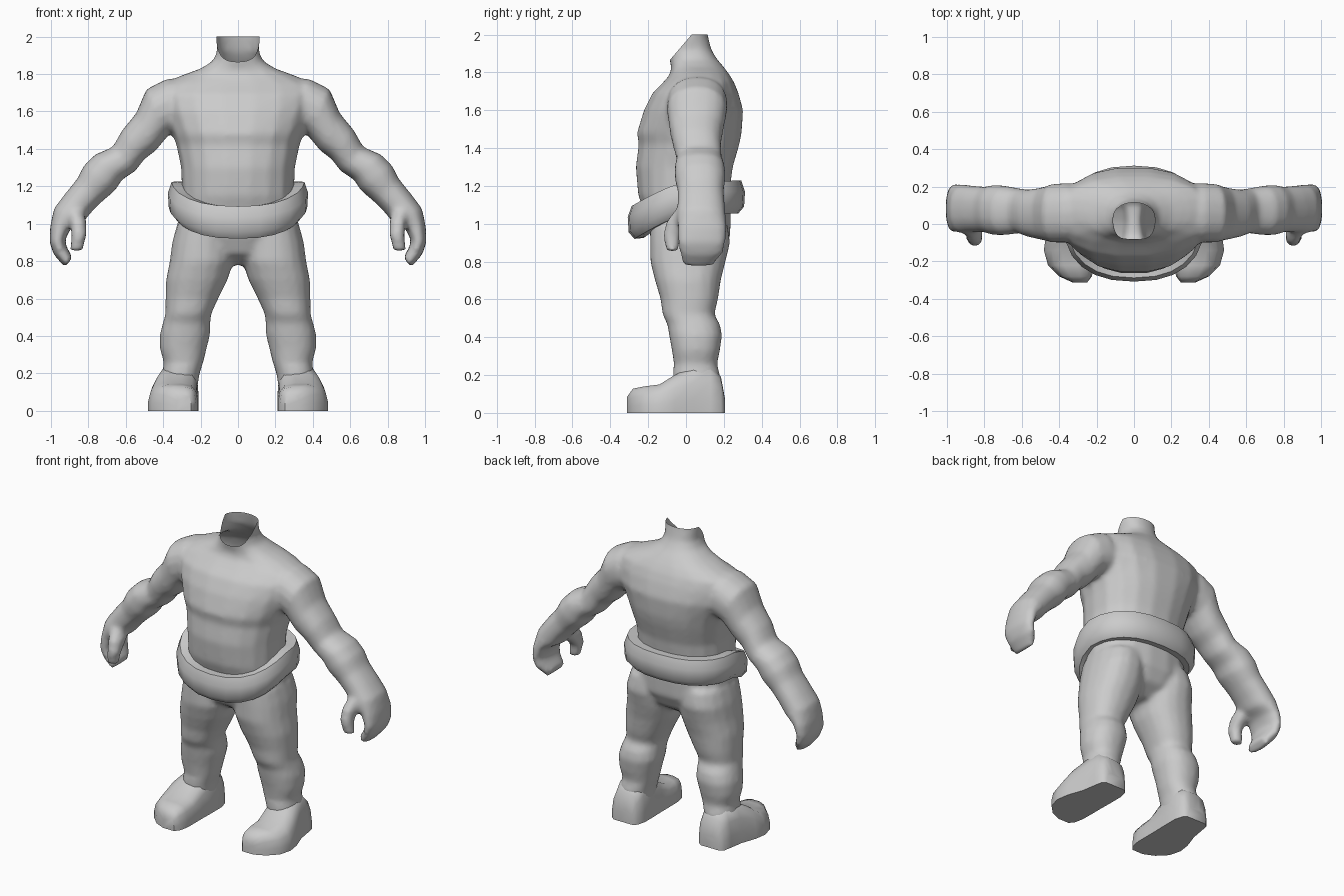
import bpy, bmesh, math
from mathutils import Vector

if "Cube" in bpy.data.objects:
    bpy.data.objects.remove(bpy.data.objects["Cube"])

skin = bpy.data.materials.new("plain grey")
skin.diffuse_color = (0.6, 0.6, 0.6, 1)
skin.use_nodes = True
skin.node_tree.nodes["Principled BSDF"].inputs["Base Color"].default_value = skin.diffuse_color


def loft(bm, rings, closed=False):
    """Bridge equal rings of points, capping the ends or closing the loop."""
    vs = [[bm.verts.new(p) for p in r] for r in rings]
    n = len(vs[0])
    pairs = list(zip(vs, vs[1:])) + ([(vs[-1], vs[0])] if closed else [])
    for a, b in pairs:
        for i in range(n):
            j = (i + 1) % n
            bm.faces.new((a[i], a[j], b[j], b[i]))
    if not closed:
        bm.faces.new(vs[0])
        bm.faces.new(vs[-1])


def oval(a, b, y0, y1, side=1, n=18, power=0.88):
    """Rounded ring whose width runs from a to b (x, z) and depth from y0 to y1."""
    pts = []
    for i in range(n):
        t = 2 * math.pi * i / n
        c = math.copysign(abs(math.cos(t)) ** power, math.cos(t)) / 2
        s = math.copysign(abs(math.sin(t)) ** power, math.sin(t)) / 2
        x = (a[0] + b[0]) / 2 + c * (b[0] - a[0])
        z = (a[1] + b[1]) / 2 + c * (b[1] - a[1])
        pts.append((side * x, (y0 + y1) / 2 + s * (y1 - y0), z))
    return pts


def make(name, bm, angle=40):
    bmesh.ops.recalc_face_normals(bm, faces=bm.faces)
    me = bpy.data.meshes.new(name)
    bm.to_mesh(me)
    bm.free()
    ob = bpy.data.objects.new(name, me)
    bpy.context.collection.objects.link(ob)
    me.materials.append(skin)
    bpy.ops.object.select_all(action='DESELECT')
    bpy.context.view_layer.objects.active = ob
    ob.select_set(True)
    bpy.ops.object.shade_smooth_by_angle(angle=math.radians(angle))
    return ob


# Torso and neck: z, half width, front y, back y
TORSO = [(0.78, .10, -.06, .10), (0.84, .24, -.15, .19), (0.93, .32, -.19, .235),
         (1.05, .32, -.22, .24), (1.15, .30, -.255, .23), (1.30, .305, -.268, .25),
         (1.42, .33, -.252, .285), (1.48, .35, -.262, .297), (1.60, .40, -.225, .305),
         (1.69, .42, -.18, .28), (1.75, .40, -.12, .255), (1.79, .31, -.085, .23),
         (1.83, .20, -.08, .20), (1.87, .135, -.088, .165), (1.92, .112, -.095, .135),
         (2.00, .118, -.10, .115), (2.06, .12, -.10, .11)]

# Legs: z, inner x, outer x, front y, back y
LEG = [(1.00, .03, .325, -.19, .22), (.90, .03, .352, -.19, .235), (.80, .025, .365, -.19, .21),
       (.70, .055, .385, -.165, .185), (.60, .105, .388, -.135, .17), (.52, .142, .388, -.125, .15),
       (.47, .148, .402, -.10, .18), (.41, .148, .418, -.09, .192), (.33, .168, .418, -.075, .18),
       (.26, .185, .397, -.065, .165), (.20, .205, .405, -.07, .18), (.10, .22, .405, -.06, .17)]

# Arms: upper edge x z, lower edge x z, front y, back y
ARM = [(.27, 1.78, .22, 1.50, -.08, .20), (.38, 1.775, .33, 1.49, -.10, .22),
       (.49, 1.72, .37, 1.475, -.10, .215), (.545, 1.59, .44, 1.39, -.085, .195),
       (.62, 1.50, .50, 1.345, -.07, .185), (.67, 1.41, .55, 1.28, -.05, .19),
       (.765, 1.37, .62, 1.235, -.06, .205), (.825, 1.31, .655, 1.18, -.06, .21),
       (.86, 1.24, .73, 1.115, -.045, .20), (.925, 1.16, .785, 1.06, -.045, .205),
       (.985, 1.08, .825, 1.01, -.05, .21), (1.005, .98, .895, .975, -.045, .215),
       (1.008, .90, .925, .91, -.045, .21), (.985, .835, .915, .875, -.035, .20),
       (.925, .765, .885, .82, -.02, .15)]

# Thumbs: centre x, z, half width, front y, back y
THUMB = [(.875, 1.08, .045, -.05, .08), (.855, 1.01, .045, -.105, .04),
         (.85, .94, .04, -.12, -.03), (.865, .855, .034, -.105, -.04)]

bm = bmesh.new()
loft(bm, [oval((-w, z), (w, z), f, b) for z, w, f, b in TORSO])
for s in (1, -1):
    loft(bm, [oval((i, z), (o, z), f, b, s) for z, i, o, f, b in LEG])
    loft(bm, [oval(r[:2], r[2:4], r[4], r[5], s) for r in ARM])
    loft(bm, [oval((x - w, z), (x + w, z), f, b, s) for x, z, w, f, b in THUMB])
body = make("body", bm, 180)

# Blend the limbs into the torso
remesh = body.modifiers.new("blend", 'REMESH')
remesh.mode = 'VOXEL'
remesh.voxel_size = 0.016
soft = body.modifiers.new("soften", 'SMOOTH')
soft.factor = 0.5
soft.iterations = 5
for m in ("blend", "soften"):
    bpy.ops.object.modifier_apply(modifier=m)

# Open slanted neck
bm = bmesh.new()
bm.from_mesh(body.data)
for co, no in (((0, 0, 2.0), (0, 0, 1)), ((0, -.09, 1.86), (0, -.14, .12))):
    bmesh.ops.bisect_plane(bm, geom=bm.verts[:] + bm.edges[:] + bm.faces[:], plane_co=co,
                           plane_no=Vector(no).normalized(), clear_outer=True)
bm.to_mesh(body.data)
bm.free()
bpy.ops.object.shade_smooth_by_angle(angle=math.radians(60))

# Belt: thick band sagging at the front
bm = bmesh.new()
rings = []
for i in range(24):
    t = 2 * math.pi * i / 24
    c, s = math.cos(t), math.sin(t)
    c, s = math.copysign(abs(c) ** .85, c), math.copysign(abs(s) ** .85, s)
    mid = 1.135 + 0.005 * s if s > 0 else 1.135 - 0.13 * abs(s) ** 1.3
    ring = []
    for out, dz in ((-.085, .085), (-.02, .088), (0, .03), (-.005, -.05), (-.035, -.085), (-.085, -.08)):
        ring.append((c * (.375 + out), .002 + s * (.31 + out), mid + dz))
    rings.append(ring)
loft(bm, rings, closed=True)
make("belt", bm, 50)

# Boots: y, inner x, outer x, height
BOOT = [(-.312, .25, .33, .085), (-.28, .225, .40, .128), (-.22, .213, .46, .14),
        (-.14, .212, .482, .15), (-.06, .212, .47, .20), (.04, .21, .435, .25),
        (.13, .21, .42, .25), (.185, .225, .41, .19), (.205, .25, .385, .08)]
SHAPE = [(0, 0), (1, 0), (1, .3), (.95, .65), (.85, .9), (.65, 1), (.35, 1), (.13, .92), (.04, .7), (0, .3)]
for s, side in ((1, "left"), (-1, "right")):
    bm = bmesh.new()
    loft(bm, [[(s * (a + u * (b - a)), y, v * h) for u, v in SHAPE] for y, a, b, h in BOOT])
    make(side + "_boot", bm, 50)
